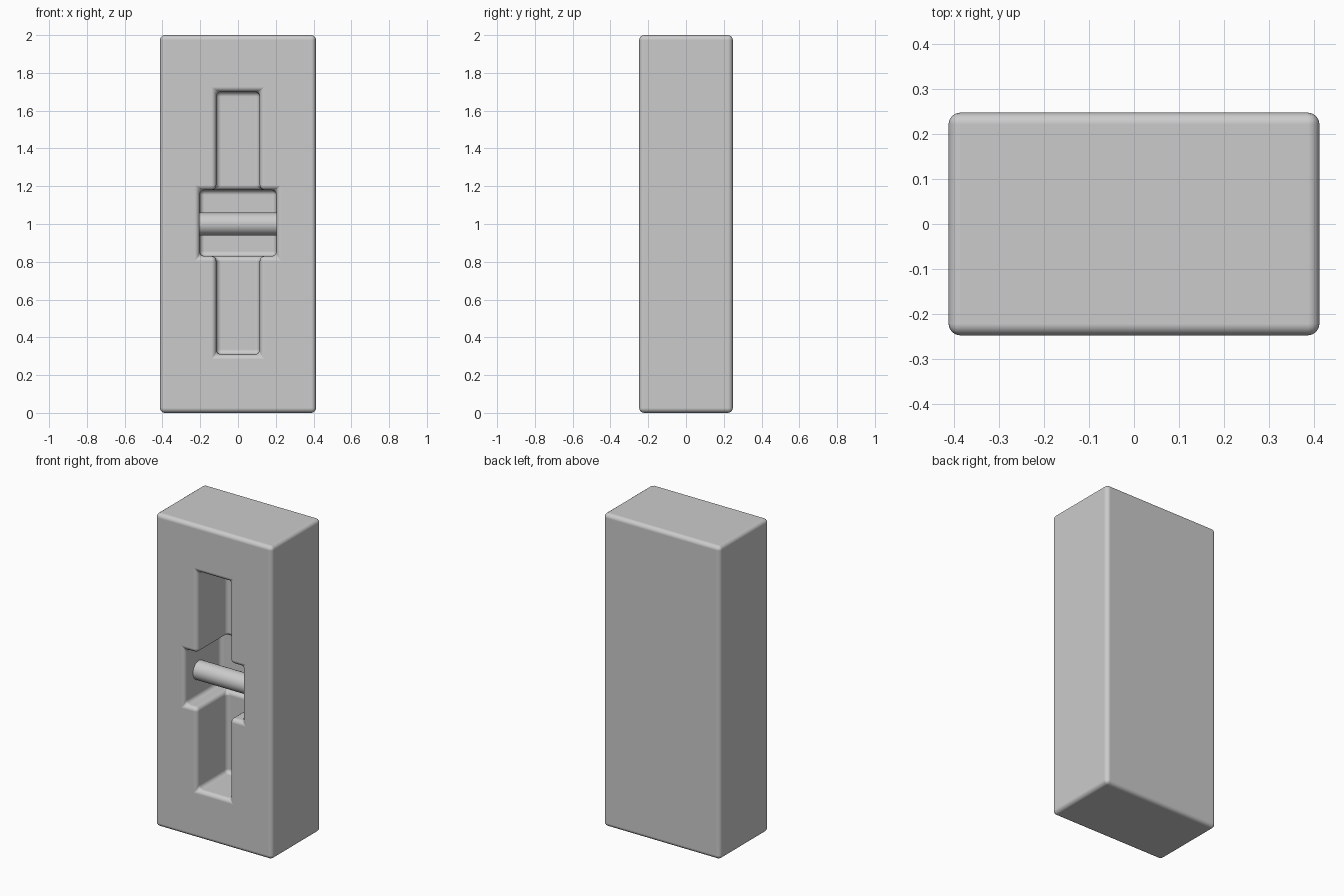
import bpy, math

if "Cube" in bpy.data.objects:
    bpy.data.objects.remove(bpy.data.objects["Cube"])

HALF_W, HALF_D = 0.413, 0.248
BEVEL = 0.026


def box(name, x, y, z):
    """Box from (min, max) ranges on each axis."""
    bpy.ops.mesh.primitive_cube_add(size=1, location=[sum(r) / 2 for r in (x, y, z)])
    ob = bpy.context.object
    ob.name = name
    ob.scale = [r[1] - r[0] for r in (x, y, z)]
    bpy.ops.object.transform_apply(location=True, rotation=False, scale=True)
    return ob


# Housing block
housing = box("housing", (-HALF_W, HALF_W), (-HALF_D, HALF_D), (0, 2))

# Recess in the front: tall narrow slot plus wider, deeper pivot pocket
recesses = [
    ("slot_cutter", 0.115, 0.30, 0.31, 1.70),
    ("pocket_cutter", 0.203, 0.36, 0.83, 1.18),
]
for name, half, depth, z0, z1 in recesses:
    cutter = box(name, (-half, half), (-HALF_D - 0.1, -HALF_D + depth), (z0, z1))
    cutter.hide_render = True
    cutter.hide_set(True)
    cut = housing.modifiers.new(name, 'BOOLEAN')
    cut.operation = 'DIFFERENCE'
    cut.solver = 'EXACT'
    cut.object = cutter

# Softened edges everywhere
bevel = housing.modifiers.new("soft_edges", 'BEVEL')
bevel.width = BEVEL
bevel.segments = 4
bevel.limit_method = 'ANGLE'
bevel.angle_limit = math.radians(40)
bevel.harden_normals = True
for poly in housing.data.polygons:
    poly.use_smooth = True

# Pivot rod across the pocket
bpy.ops.mesh.primitive_cylinder_add(vertices=32, radius=0.06, depth=0.41,
                                    location=(0, -0.105, 1.0),
                                    rotation=(0, math.pi / 2, 0))
bpy.context.object.name = "pivot_rod"
bpy.ops.object.shade_smooth_by_angle()
